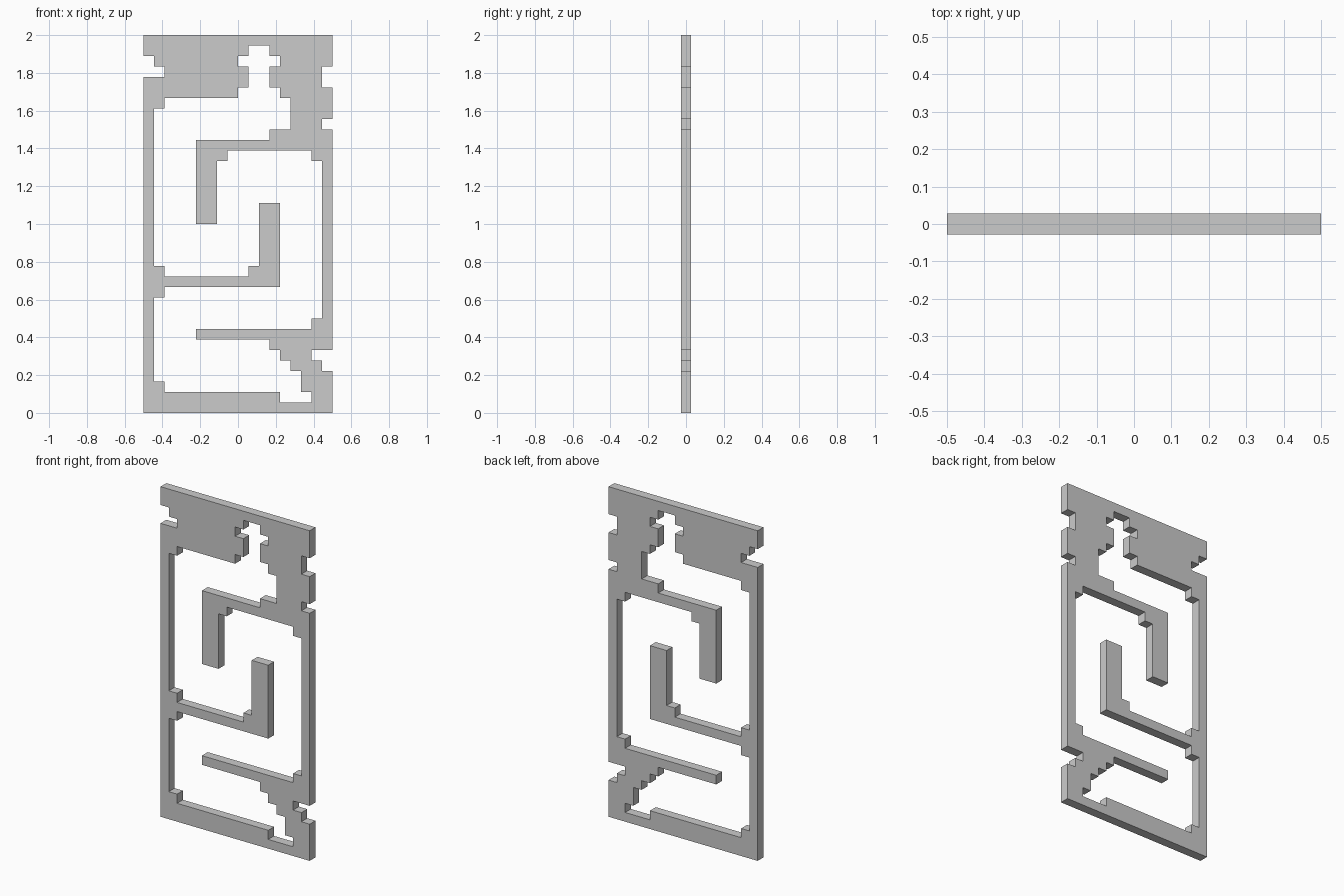
import bpy, bmesh

if "Cube" in bpy.data.objects:
    bpy.data.objects.remove(bpy.data.objects["Cube"])

C = 1 / 18          # one grid cell; the panel is 18 x 36 cells, one cell thick


def cells(rects):
    """All cells covered by (x0, z0, x1, z1) rectangles."""
    return {(i, k) for x0, z0, x1, z1 in rects
            for i in range(x0, x1) for k in range(z0, z1)}


panel = cells([(0, 0, 18, 36)])

# inner chamber and its stepped corners
chamber = cells([(1, 3, 17, 29), (2, 29, 14, 30), (2, 2, 16, 3), (13, 1, 16, 2)])
# cross-shaped opening above the chamber
cross = cells([(9, 30, 13, 31), (10, 31, 12, 35), (9, 33, 13, 34)])
# hooked arm hanging from the upper right
upper_arm = cells([(14, 25, 17, 29), (16, 24, 17, 25), (12, 26, 14, 27),
                   (5, 25, 14, 26), (5, 24, 8, 25), (5, 18, 7, 24)])
# hooked arm rising from the left wall
middle_arm = cells([(1, 11, 2, 14), (2, 12, 13, 13), (10, 13, 13, 14), (11, 14, 13, 20)])
# straight bar with stair-stepped bracket at the lower right
lower_bar = cells([(5, 7, 17, 8), (16, 8, 17, 9), (12, 6, 17, 7),
                   (13, 5, 17, 6), (14, 4, 17, 5), (15, 2, 17, 4)])
# notches in the outer edges
notches = cells([(0, 33, 1, 34), (0, 32, 2, 33), (17, 31, 18, 33),
                 (17, 27, 18, 28), (16, 5, 18, 6), (17, 4, 18, 5)])

solid = ((panel - chamber - cross) | upper_arm | middle_arm | lower_bar) - notches

# flat sheet of the remaining cells, merged into large faces
bm = bmesh.new()
grid = {}


def vert(i, k):
    if (i, k) not in grid:
        grid[i, k] = bm.verts.new(((i - 9) * C, 0, k * C))
    return grid[i, k]


for i, k in sorted(solid):
    bm.faces.new([vert(i, k), vert(i + 1, k), vert(i + 1, k + 1), vert(i, k + 1)])
bmesh.ops.dissolve_limit(bm, angle_limit=0.01, verts=bm.verts[:], edges=bm.edges[:])

mesh = bpy.data.meshes.new("lattice_panel")
bm.to_mesh(mesh)
bm.free()
obj = bpy.data.objects.new("lattice_panel", mesh)
bpy.context.collection.objects.link(obj)

# panel thickness, centred on y = 0
thick = obj.modifiers.new("thickness", 'SOLIDIFY')
thick.thickness = C
thick.offset = 0
